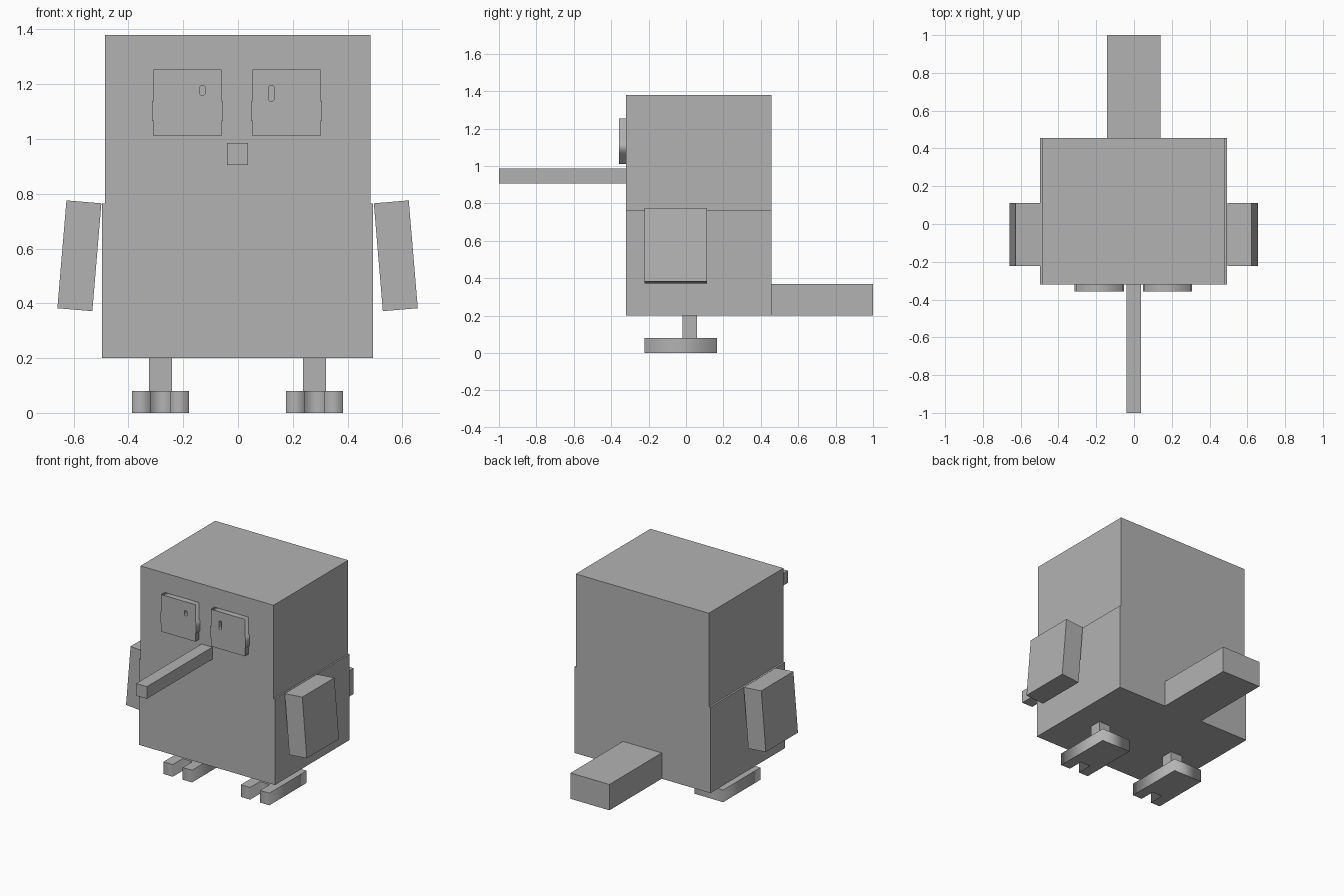
import bpy
from math import radians, pi
from mathutils import Matrix, Vector

default = bpy.data.objects.get("Cube")
if default:
    bpy.data.objects.remove(default, do_unlink=True)

# One flat grey for the whole bird
grey = bpy.data.materials.new("plain grey")
grey.use_nodes = True
grey.diffuse_color = (0.45, 0.45, 0.45, 1)
grey.node_tree.nodes["Principled BSDF"].inputs["Base Color"].default_value = (0.45, 0.45, 0.45, 1)


def add(name, mesh):
    obj = bpy.data.objects.new(name, mesh)
    bpy.context.scene.collection.objects.link(obj)
    mesh.materials.clear()
    mesh.materials.append(grey)
    return obj


def box(name, x, y, z, tilt=0):
    """Box from min/max pairs, tilted about the y axis through its centre."""
    corners = [Vector((a, b, c)) for a in x for b in y for c in z]
    centre = sum(corners, Vector()) / len(corners)
    turn = Matrix.Rotation(tilt, 3, 'Y')
    verts = [turn @ (v - centre) + centre for v in corners]
    faces = [(0, 1, 3, 2), (4, 6, 7, 5), (0, 4, 5, 1),
             (2, 3, 7, 6), (0, 2, 6, 4), (1, 5, 7, 3)]
    mesh = bpy.data.meshes.new(name)
    mesh.from_pydata(verts, [], faces)
    return add(name, mesh)


def slab(name, outlines, depth, matrix):
    """Flat outline, with further outlines as holes, given a thickness."""
    curve = bpy.data.curves.new(name, 'CURVE')
    curve.dimensions = '2D'
    curve.fill_mode = 'BOTH'
    curve.extrude = depth / 2
    for points in outlines:
        spline = curve.splines.new('POLY')
        spline.points.add(len(points) - 1)
        for p, (u, v) in zip(spline.points, points):
            p.co = (u, v, 0, 1)
        spline.use_cyclic_u = True
    temp = bpy.data.objects.new(name + " outline", curve)
    bpy.context.scene.collection.objects.link(temp)
    bpy.context.view_layer.update()
    mesh = bpy.data.meshes.new_from_object(
        temp.evaluated_get(bpy.context.evaluated_depsgraph_get()))
    bpy.data.objects.remove(temp, do_unlink=True)
    bpy.data.curves.remove(curve)
    mesh.name = name
    mesh.transform(matrix)
    return add(name, mesh)


# Body, with the lower half slightly wider
box("upper_body", (-0.485, 0.483), (-0.32, 0.456), (0.765, 1.38))
box("lower_body", (-0.497, 0.493), (-0.32, 0.456), (0.2, 0.765))
box("tail", (-0.143, 0.14), (0.456, 1), (0.2, 0.37))
box("beak", (-0.041, 0.037), (-1, -0.32), (0.905, 0.985))

# Wings, leaning outward at the bottom
for side, x in (("right", -0.579), ("left", 0.576)):
    lean = radians(-4.8 if x > 0 else 4.8)
    box(side + "_wing", (x - 0.064, x + 0.064), (-0.222, 0.112), (0.376, 0.771), lean)


# Eyes, with small lugs on both sides and a slot for the pupil
def eye(name, x0, pupil_x, pupil_bottom):
    x1, lug = x0 + 0.248, 0.006
    low, high, bottom, top = 1.066, 1.139, 1.01, 1.253
    outline = [(x0, bottom), (x1, bottom), (x1, low), (x1 + lug, low),
               (x1 + lug, high), (x1, high), (x1, top), (x0, top),
               (x0, high), (x0 - lug, high), (x0 - lug, low), (x0, low)]
    half, cut, pupil_top = 0.01, 0.004, 1.194
    l, r, b, t = pupil_x - half, pupil_x + half, pupil_bottom, pupil_top
    slot = [(l + cut, b), (r - cut, b), (r, b + cut), (r, t - cut),
            (r - cut, t), (l + cut, t), (l, t - cut), (l, b + cut)]
    upright = Matrix.Translation((0, -0.339, 0)) @ Matrix.Rotation(pi / 2, 4, 'X')
    slab(name, [outline, slot], 0.038, upright)


eye("right_eye", -0.308, -0.13, 1.161)
eye("left_eye", 0.053, 0.122, 1.139)

# Legs and two-toed feet
for side, x in (("right", -0.283), ("left", 0.28)):
    box(side + "_leg", (x - 0.042, x + 0.042), (-0.02, 0.06), (0.08, 0.2))
    w, gap, front, notch, back = 0.104, 0.036, -0.222, -0.12, 0.166
    foot = [(-w, front), (-gap, front), (-gap, notch), (gap, notch),
            (gap, front), (w, front), (w, back), (-w, back)]
    slab(side + "_foot", [foot], 0.08, Matrix.Translation((x, 0, 0.04)))
